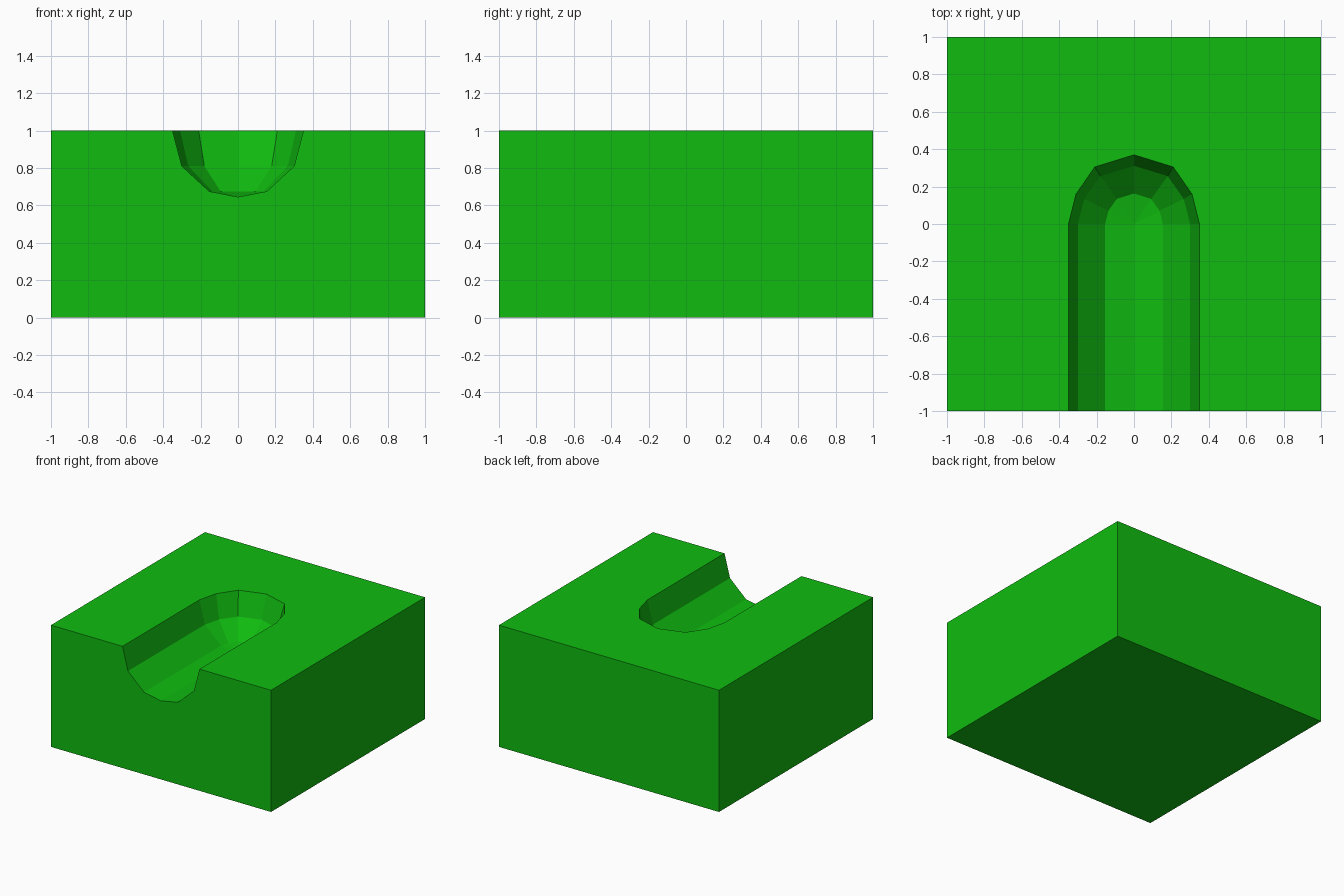
import bpy, bmesh

if "Cube" in bpy.data.objects:
    bpy.data.objects.remove(bpy.data.objects["Cube"])

bm = bmesh.new()
V = bm.verts.new

# Half of the rounded groove end at the rim, as (x, y); mirrored for the left side
half = [(0.35, -1), (0.35, 0), (0.31, 0.16), (0.21, 0.305)]
rim_path = half + [(0, 0.37)] + [(-x, y) for x, y in reversed(half)]

# Rings of the groove from the rim down: (scale, height)
rings = []
for radius, z in [(0.352, 1.0), (0.302, 0.81), (0.155, 0.675)]:
    s = radius / 0.352
    rings.append([V((x * s, y if y == -1 else y * (0.84 if z == 0.81 else s) if z != 1 else y, z))
                  for x, y in rim_path])
front_low, end_low = V((0, -1, 0.645)), V((0, 0, 0.645))

# Groove walls
for upper, lower in zip(rings, rings[1:]):
    for i in range(len(upper) - 1):
        bm.faces.new((upper[i], upper[i + 1], lower[i + 1], lower[i]))

# Groove floor: fan in the rounded end, two strips in the channel
low = rings[-1]
for i in range(1, len(low) - 2):
    bm.faces.new((low[i], low[i + 1], end_low))
bm.faces.new((low[0], low[1], end_low, front_low))
bm.faces.new((low[-2], low[-1], front_low, end_low))

# Block sides, bottom, top and notched front
corners = [(1, -1), (1, 1), (-1, 1), (-1, -1)]
top = [V((x, y, 1)) for x, y in corners]
bot = [V((x, y, 0)) for x, y in corners]
for i in range(3):
    bm.faces.new((bot[i], bot[i + 1], top[i + 1], top[i]))
bm.faces.new(bot)
bm.faces.new(top + rings[0][::-1])
right_edge = [r[0] for r in rings]
left_edge = [r[-1] for r in rings]
bm.faces.new([bot[3], bot[0], top[0]] + right_edge + [front_low] + left_edge[::-1] + [top[3]])
bmesh.ops.recalc_face_normals(bm, faces=bm.faces)

mesh = bpy.data.meshes.new("grooved_block")
bm.to_mesh(mesh)
bm.free()
block = bpy.data.objects.new("grooved_block", mesh)
bpy.context.collection.objects.link(block)

green = bpy.data.materials.new("green")
green.diffuse_color = (0.005, 0.5, 0.005, 1)
green.use_nodes = True
green.node_tree.nodes["Principled BSDF"].inputs["Base Color"].default_value = green.diffuse_color
mesh.materials.append(green)
